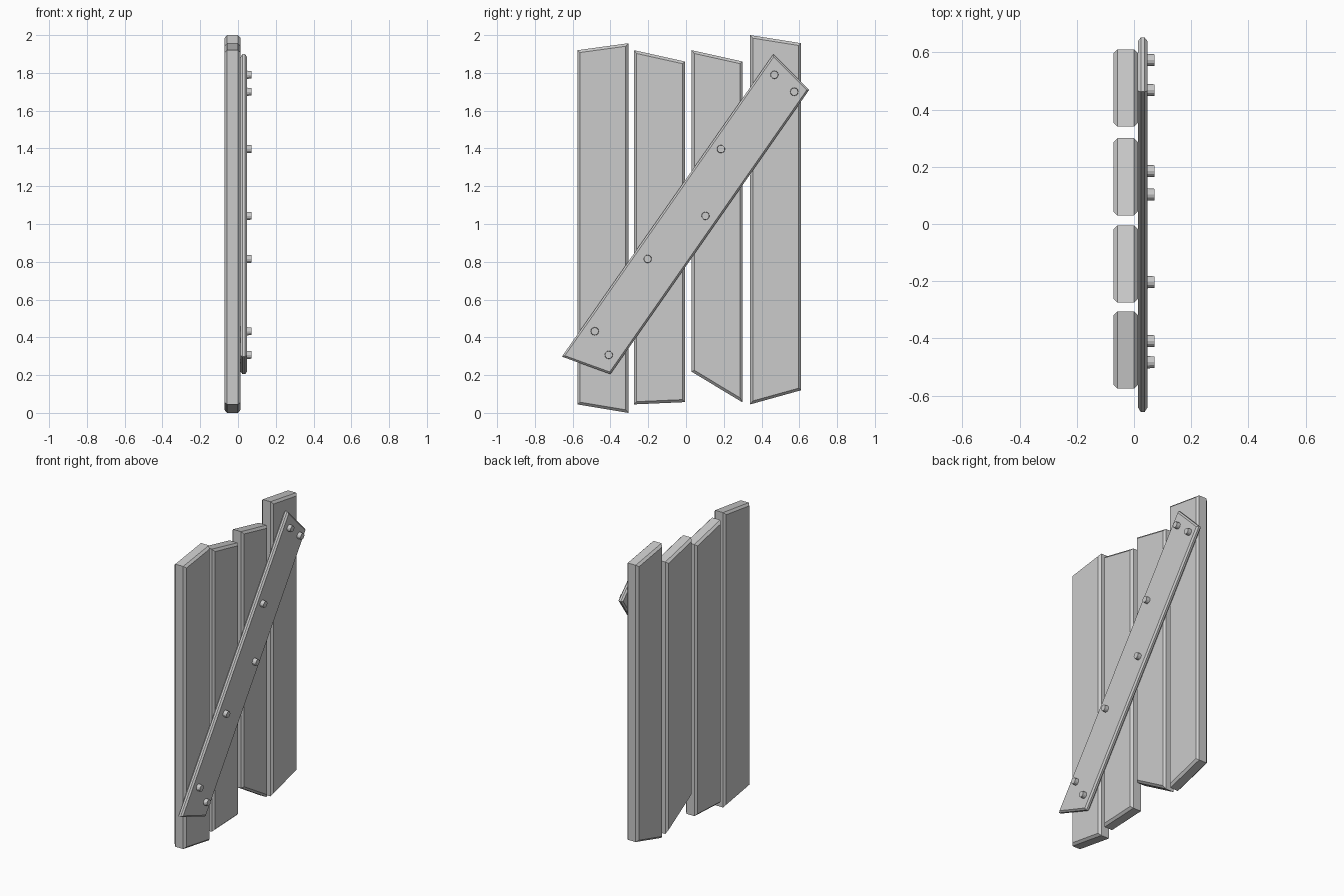
import bpy, bmesh, math
from mathutils import Matrix

if "Cube" in bpy.data.objects:
    bpy.data.objects.remove(bpy.data.objects["Cube"])


def board(name, outline, x0, x1, chamfer):
    """Extrude a (y, z) outline from x0 to x1 and chamfer the rims of both faces."""
    bm = bmesh.new()
    face = bm.faces.new([bm.verts.new((x0, y, z)) for y, z in outline])
    ext = bmesh.ops.extrude_face_region(bm, geom=[face], use_keep_orig=True)
    verts = [v for v in ext["geom"] if isinstance(v, bmesh.types.BMVert)]
    bmesh.ops.translate(bm, verts=verts, vec=(x1 - x0, 0, 0))
    bmesh.ops.recalc_face_normals(bm, faces=bm.faces)
    rims = [e for e in bm.edges if abs(e.verts[0].co.x - e.verts[1].co.x) < 1e-5]
    bmesh.ops.bevel(bm, geom=rims, offset=chamfer, offset_type='OFFSET',
                    segments=1, affect='EDGES', profile=0.5)
    bmesh.ops.recalc_face_normals(bm, faces=bm.faces)
    return finish(name, bm)


def finish(name, bm):
    mesh = bpy.data.meshes.new(name)
    bm.to_mesh(mesh)
    bm.free()
    obj = bpy.data.objects.new(name, mesh)
    bpy.context.collection.objects.link(obj)
    return obj


# Upright planks: left y, bottom left/right z, top left/right z
PLANK_W = 0.27
planks = [
    (-0.575, 0.045, 0.005, 1.92, 1.957),
    (-0.275, 0.045, 0.057, 1.92, 1.86),
    (0.03, 0.218, 0.055, 1.92, 1.86),
    (0.34, 0.045, 0.12, 2.0, 1.957),
]
planks[0] = (-0.575, 0.045, 0.0, 1.92, 1.957)
for i, (y, bl, br, tl, tr) in enumerate(planks):
    board(f"plank_{i + 1}",
          [(y, bl), (y + PLANK_W, br), (y + PLANK_W, tr), (y, tl)],
          -0.072, 0.014, 0.014)

# Diagonal brace across the planks
board("diagonal_brace",
      [(-0.657, 0.298), (-0.40, 0.205), (0.652, 1.71), (0.463, 1.90)],
      0.014, 0.047, 0.010)

# Nail heads along the brace
nails = [(0.468, 1.79), (0.573, 1.70), (0.185, 1.397), (0.103, 1.043),
         (-0.203, 0.815), (-0.483, 0.432), (-0.409, 0.307)]
for i, (y, z) in enumerate(nails):
    bm = bmesh.new()
    bmesh.ops.create_cone(bm, cap_ends=True, segments=12, radius1=0.022,
                          radius2=0.02, depth=0.032,
                          matrix=Matrix.Translation((0.056, y, z))
                          @ Matrix.Rotation(math.pi / 2, 4, 'Y'))
    finish(f"nail_{i + 1}", bm)
